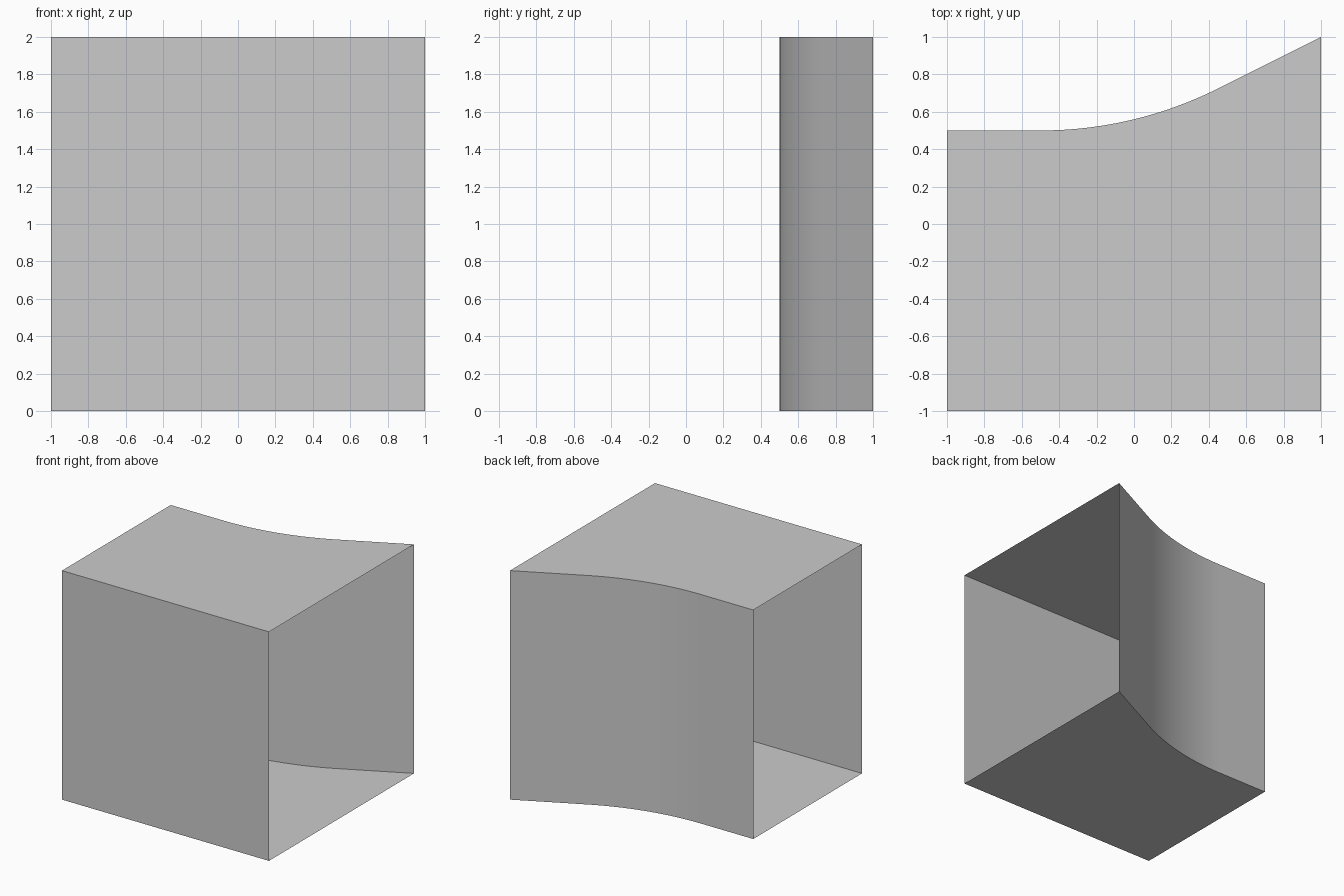
import bpy, bmesh, math

if "Cube" in bpy.data.objects:
    bpy.data.objects.remove(bpy.data.objects["Cube"])

# Plan of the back edge: straight run, tangent arc, straight slope
ANGLE = math.atan(0.5)
RADIUS = 0.5 / math.tan(ANGLE / 2)
STEPS = 24
back = [(-1, 0.5)]
for i in range(STEPS + 1):
    a = ANGLE * i / STEPS
    back.append((-0.5 + RADIUS * math.sin(a), 0.5 + RADIUS * (1 - math.cos(a))))
back.append((1, 1))
outline = [(-1, -1), (1, -1)] + back[::-1]

# Thin shell: floor, ceiling, front wall and curved back wall; both ends open
bm = bmesh.new()
low = [bm.verts.new((x, y, 0)) for x, y in outline]
high = [bm.verts.new((x, y, 2)) for x, y in outline]
bm.faces.new(low[::-1])
bm.faces.new(high)
n = len(outline)
for i in range(n):
    if i in (1, n - 1):  # open right and left ends
        continue
    j = i + 1
    bm.faces.new((low[i], low[j], high[j], high[i]))

mesh = bpy.data.meshes.new("curved_duct")
bm.to_mesh(mesh)
bm.free()
duct = bpy.data.objects.new("curved_duct", mesh)
bpy.context.collection.objects.link(duct)

# Smooth the curved wall, keep box edges sharp
bpy.context.view_layer.objects.active = duct
duct.select_set(True)
bpy.ops.object.shade_smooth_by_angle(angle=math.radians(30))
